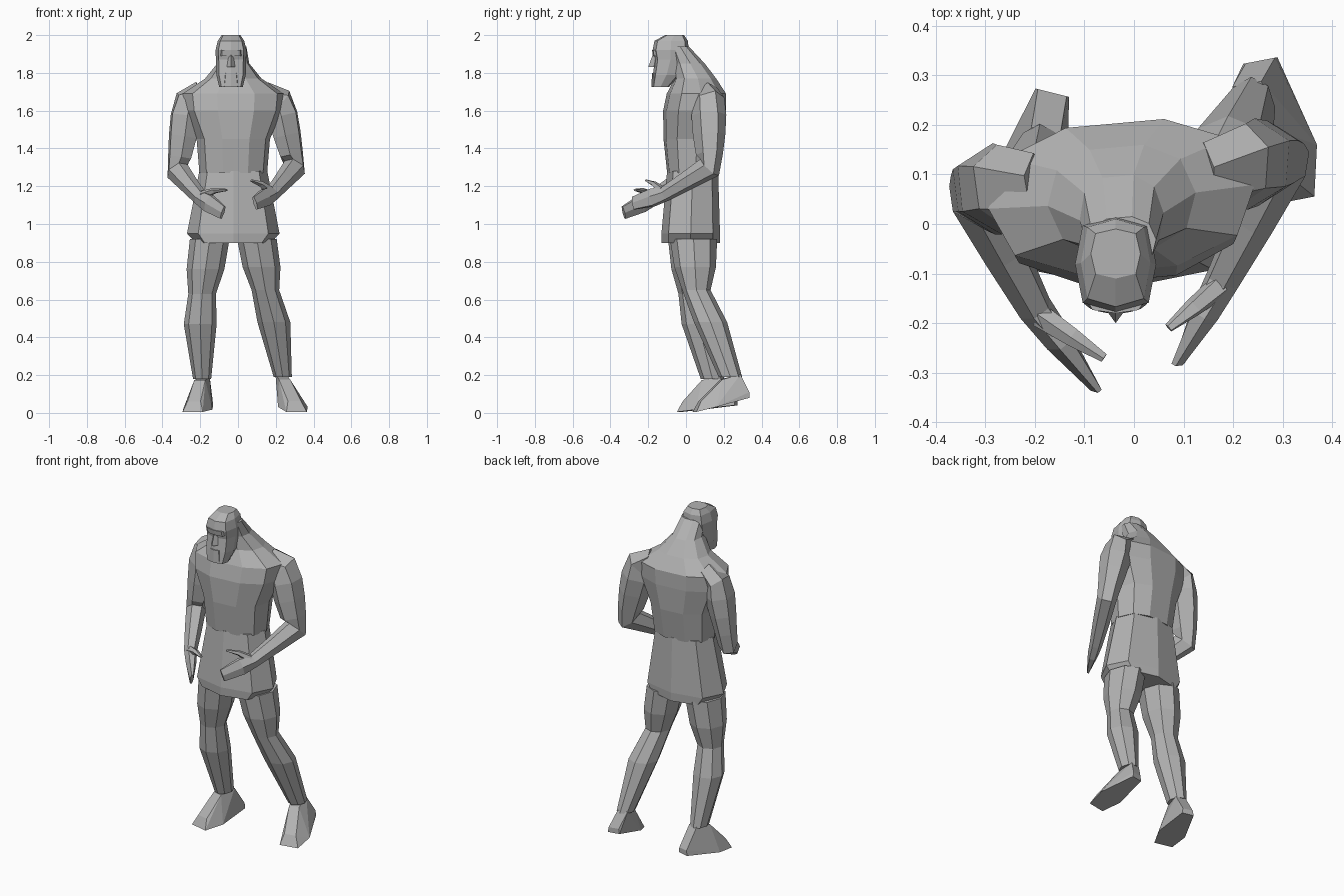
import bpy, bmesh, math
from mathutils import Vector

cube = bpy.data.objects.get("Cube")
if cube:
    bpy.data.objects.remove(cube, do_unlink=True)

grey = (0.45, 0.45, 0.45, 1)
clay = bpy.data.materials.new("plain grey")
clay.use_nodes = True
clay.diffuse_color = grey
clay.node_tree.nodes["Principled BSDF"].inputs["Base Color"].default_value = grey

UP = Vector((0, 0, 1))


def finish(name, bm):
    """Turn a bmesh into a flat-shaded grey object."""
    bmesh.ops.recalc_face_normals(bm, faces=bm.faces)
    mesh = bpy.data.meshes.new(name)
    bm.to_mesh(mesh)
    bm.free()
    mesh.materials.append(clay)
    bpy.context.collection.objects.link(bpy.data.objects.new(name, mesh))


def squash(value, power):
    return math.copysign(abs(value) ** power, value)


def skin(name, rings, sides, power=1.0):
    """Skin rings given as (centre, across vector, along vector)."""
    bm = bmesh.new()
    loops = []
    for centre, across, along in rings:
        loop = []
        for side in range(sides):
            angle = math.tau * side / sides
            u = squash(math.cos(angle), power)
            v = squash(math.sin(angle), power)
            loop.append(bm.verts.new(centre + across * u + along * v))
        loops.append(loop)
    for low, high in zip(loops, loops[1:]):
        for side in range(sides):
            following = (side + 1) % sides
            bm.faces.new((low[side], low[following], high[following], high[side]))
    bm.faces.new(loops[0])
    bm.faces.new(loops[-1])
    finish(name, bm)


def body(name, profile, middle, sides=8, power=0.7, yaw=0.0):
    """Stack flat rings from a profile of (height, half width, front, back)."""
    across = Vector((math.cos(yaw), math.sin(yaw), 0))
    along = UP.cross(across)
    rings = []
    for height, half_width, front, back in profile:
        centre = Vector((middle, (front + back) / 2, height))
        rings.append((centre, across * half_width, along * (back - front) / 2))
    skin(name, rings, sides, power)


def tube(name, path, sizes, hinge, sides):
    """Skin rings set square to a path; the hinge gives the width direction."""
    rings = []
    for index, (centre, (width, depth)) in enumerate(zip(path, sizes)):
        ahead = path[min(index + 1, len(path) - 1)]
        behind = path[max(index - 1, 0)]
        heading = (ahead - behind).normalized()
        across = (hinge - heading * hinge.dot(heading)).normalized()
        rings.append((centre, across * width, heading.cross(across) * depth))
    skin(name, rings, sides)


def station(joints, place):
    """Point on a jointed limb; whole numbers fall on the joints."""
    bone = min(int(place), len(joints) - 2)
    return joints[bone].lerp(joints[bone + 1], place - bone)


def arm(side, collar, shoulder, elbow, wrist, fingertips, thumb_tip):
    joints = [Vector(joint) for joint in (collar, shoulder, elbow, wrist, fingertips)]
    hinge = (joints[2] - joints[1]).cross(joints[3] - joints[2]).normalized()
    # Collar, shoulder, upper arm, elbow, forearm, wrist, palm, fingertips
    places = (0, 1, 1.2, 1.5, 1.8, 2, 2.5, 3, 3.4, 4)
    widths = (0.06, 0.075, 0.085, 0.075, 0.062, 0.055, 0.047, 0.036, 0.03, 0.01)
    depths = (0.09, 0.09, 0.095, 0.09, 0.075, 0.07, 0.052, 0.042, 0.053, 0.04)
    path = [station(joints, place) for place in places]
    tube(side + "_arm", path, zip(widths, depths), hinge, sides=6)

    root = station(joints, 3.1) + UP * 0.02
    tip = Vector(thumb_tip)
    knuckle = root.lerp(tip, 0.5) + UP * 0.01
    sizes = ((0.025, 0.025), (0.02, 0.015), (0.01, 0.006))
    tube(side + "_thumb", [root, knuckle, tip], sizes, hinge, sides=5)


def leg(side, hip, knee, calf, ankle):
    joints = [Vector(joint) for joint in (hip, knee, calf, ankle)]
    # Hip, thigh, knee, calf, ankle
    places = (0, 0.55, 1, 2, 3)
    widths = (0.105, 0.1, 0.073, 0.087, 0.048)
    depths = (0.125, 0.11, 0.075, 0.088, 0.062)
    rings = []
    for place, width, depth in zip(places, widths, depths):
        rings.append((station(joints, place), Vector((width, 0, 0)), Vector((0, depth, 0))))
    skin(side + "_leg", rings, sides=8)


def foot(side, ankle, heel, toe):
    ankle, heel, toe = Vector(ankle), Vector(heel), Vector(toe)
    heading = (toe - heel).normalized()
    across = heading.cross(UP).normalized()
    ball = heel.lerp(toe, 0.65)
    instep = ankle.lerp(toe, 0.85) + UP * 0.03
    bm = bmesh.new()
    for sign in (-1, 1):
        for centre, spread in (
            (heel, 0.035),
            (heel + UP * 0.03, 0.03),
            (ball, 0.08),
            (toe, 0.055),
            (instep, 0.035),
            (ankle + heading * 0.05, 0.03),
            (ankle - heading * 0.05, 0.03),
        ):
            bm.verts.new(centre + across * spread * sign)
    result = bmesh.ops.convex_hull(bm, input=bm.verts)
    inside = [v for v in result["geom_interior"] if isinstance(v, bmesh.types.BMVert)]
    bmesh.ops.delete(bm, geom=inside, context="VERTS")
    finish(side + "_foot", bm)


# Tunic skirt, from hem to waist
body("tunic_skirt", [
    (0.9, 0.2, -0.13, 0.18),
    (0.95, 0.245, -0.13, 0.18),
    (1.28, 0.18, -0.1, 0.17),
], middle=-0.025, power=0.8)

# Chest, shoulders and sloping neck
body("torso", [
    (1.27, 0.18, -0.1, 0.17),
    (1.45, 0.195, -0.12, 0.2),
    (1.6, 0.26, -0.12, 0.21),
    (1.69, 0.27, -0.1, 0.21),
    (1.77, 0.15, -0.06, 0.16),
    (1.85, 0.085, -0.07, 0.1),
    (1.94, 0.07, -0.09, 0.015),
], middle=-0.025, sides=10, power=0.85, yaw=0.09)

# Head with square jaw
FACE = -0.037
body("head", [
    (1.725, 0.062, -0.18, -0.09),
    (1.79, 0.078, -0.175, -0.03),
    (1.87, 0.08, -0.165, 0),
    (1.92, 0.082, -0.177, 0.015),
    (1.97, 0.07, -0.167, 0.01),
    (2, 0.05, -0.11, -0.01),
], FACE, power=0.6)

# Face details
body("nose", [(1.83, 0.022, -0.2, -0.14), (1.9, 0.012, -0.175, -0.14)], FACE, sides=4, power=1)
body("brow", [(1.89, 0.06, -0.175, -0.12), (1.92, 0.06, -0.18, -0.12)], FACE)
body("beard", [(1.725, 0.045, -0.183, -0.12), (1.8, 0.035, -0.18, -0.12)], FACE)

# Bent arms with open hands
arm("left", collar=(0.14, 0.1, 1.67),
    shoulder=(0.22, 0.12, 1.645), elbow=(0.3, 0.125, 1.3), wrist=(0.18, -0.11, 1.16),
    fingertips=(0.09, -0.28, 1.11), thumb_tip=(0.07, -0.21, 1.23))
arm("right", collar=(-0.19, 0.07, 1.68),
    shoulder=(-0.265, 0.075, 1.645), elbow=(-0.32, 0.055, 1.28), wrist=(-0.2, -0.17, 1.14),
    fingertips=(-0.08, -0.33, 1.06), thumb_tip=(-0.06, -0.27, 1.18))

# Striding legs and feet
left_ankle = (0.237, 0.235, 0.19)
right_ankle = (-0.19, 0.14, 0.18)
leg("left", hip=(0.1, 0.04, 0.92), knee=(0.145, 0.055, 0.65),
    calf=(0.19, 0.13, 0.48), ankle=left_ankle)
leg("right", hip=(-0.15, 0.03, 0.92), knee=(-0.19, 0.035, 0.63),
    calf=(-0.2, 0.065, 0.47), ankle=right_ankle)
foot("left", left_ankle, heel=(0.255, 0.33, 0.08), toe=(0.31, 0.045, 0.005))
foot("right", right_ankle, heel=(-0.165, 0.265, 0.04), toe=(-0.24, -0.035, 0.005))
